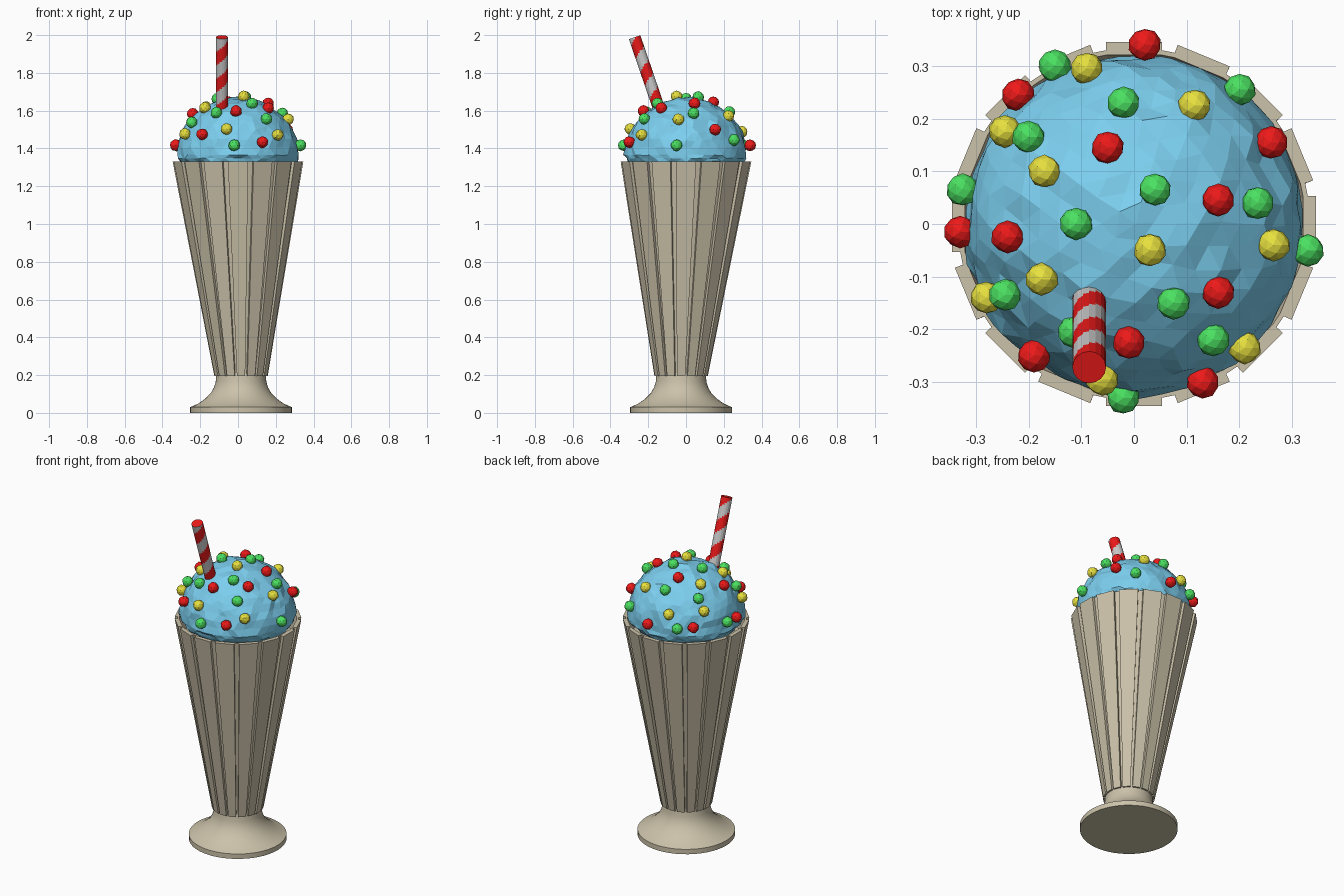
import bpy, bmesh, math, random
from mathutils import Vector, noise

if "Cube" in bpy.data.objects:
    bpy.data.objects.remove(bpy.data.objects["Cube"])

random.seed(4)

def material(name, rgb):
    m = bpy.data.materials.new(name)
    m.diffuse_color = (*rgb, 1)
    m.use_nodes = True
    m.node_tree.nodes["Principled BSDF"].inputs["Base Color"].default_value = m.diffuse_color
    return m

GLASS = material("cream_glass", (0.60, 0.54, 0.40))
BLUE = material("blue_ice", (0.20, 0.62, 0.86))
RED = material("red", (0.85, 0.01, 0.01))
GREEN = material("green", (0.07, 0.75, 0.12))
YELLOW = material("yellow", (0.80, 0.75, 0.05))
WHITE = material("white", (0.70, 0.70, 0.70))

def finish(bm, name, mats):
    bmesh.ops.recalc_face_normals(bm, faces=bm.faces)
    me = bpy.data.meshes.new(name)
    bm.to_mesh(me)
    bm.free()
    ob = bpy.data.objects.new(name, me)
    bpy.context.collection.objects.link(ob)
    for m in mats:
        me.materials.append(m)
    return ob

def bridge(bm, rings, cap_start=True, cap_end=True):
    """Skin a stack of point rings, returning the quads row by row."""
    vs = [[bm.verts.new(p) for p in r] for r in rings]
    n = len(vs[0])
    rows = [[bm.faces.new((a[i], a[(i + 1) % n], b[(i + 1) % n], b[i])) for i in range(n)]
            for a, b in zip(vs, vs[1:])]
    if cap_start:
        bm.faces.new(vs[0][::-1])
    if cap_end:
        bm.faces.new(vs[-1])
    return rows

def axis(z):
    """The glass leans very slightly: its foot sits off the rim centre."""
    t = 1 - min(max((z - 0.2) / 1.13, 0), 1)
    return 0.016 * t, -0.026 * t

def circle(r, z, n=48):
    cx, cy = axis(z)
    return [(cx + r * math.cos(2 * math.pi * i / n),
             cy + r * math.sin(2 * math.pi * i / n), z) for i in range(n)]

def fluted(r_out, r_in, z, n=16, half=8.8):
    cx, cy = axis(z)
    pts = []
    for i in range(n):
        c = 360 / n * i
        for a, r in ((c - half, r_out), (c + half, r_out),
                     (c + half + 0.3, r_in), (c + 360 / n - half - 0.3, r_in)):
            a = math.radians(a)
            pts.append((cx + r * math.cos(a), cy + r * math.sin(a), z))
    return pts

# Foot and stem
bm = bmesh.new()
profile = [(0.27, 0), (0.27, 0.03), (0.255, 0.036), (0.225, 0.05), (0.19, 0.075),
           (0.16, 0.105), (0.143, 0.135), (0.134, 0.165), (0.131, 0.21)]
bridge(bm, [circle(r, z) for r, z in profile])
foot = finish(bm, "foot", [GLASS])
bpy.context.view_layer.objects.active = foot
foot.select_set(True)
bpy.ops.object.shade_smooth_by_angle(angle=math.radians(35))
foot.select_set(False)

# Fluted bowl with a thin rim and hollow mouth
bm = bmesh.new()
bridge(bm, [fluted(0.143, 0.127, 0.195), fluted(0.350, 0.334, 1.33),
            fluted(0.325, 0.325, 1.33), fluted(0.305, 0.305, 1.22)])
finish(bm, "fluted_bowl", [GLASS])

# Lumpy faceted ice dome
CZ, R, SQ = 1.365, 0.325, 0.95
bm = bmesh.new()
bmesh.ops.create_icosphere(bm, subdivisions=4, radius=R)
for v in bm.verts:
    d = v.co.normalized()
    v.co += d * 0.012 * (noise.noise(d * 4.5) - 0.35)
    v.co += Vector([random.uniform(-0.005, 0.005) for _ in range(3)])
    v.co.z = CZ + v.co.z * (SQ if v.co.z > 0 else 0.4)
    if v.co.z < 1.34:
        k = min(1, 0.32 / max(math.hypot(v.co.x, v.co.y), 0.01))
        v.co.x *= k
        v.co.y *= k
bmesh.ops.triangulate(bm, faces=bm.faces)
finish(bm, "ice_dome", [BLUE])

# Candy beads, placed by plan position on the dome
beads = {
    "red": (RED, [(.02, .34), (-.22, .245), (-.05, .145), (.16, .045), (.26, .155), (-.33, -.015),
                  (-.24, -.025), (.16, -.13), (-.01, -.225), (-.19, -.25), (.13, -.30)]),
    "green": (GREEN, [(-.15, .30), (-.20, .165), (-.02, .23), (.20, .255), (-.325, .065), (.04, .065),
                      (.235, .04), (-.11, 0), (-.245, -.135), (.075, -.15), (.15, -.22),
                      (-.02, -.33), (.33, -.05), (-.115, -.205)]),
    "yellow": (YELLOW, [(-.09, .295), (-.245, .175), (-.17, .10), (.115, .225), (.265, -.04),
                        (.03, -.05), (-.175, -.105), (-.28, -.14), (.21, -.235), (-.06, -.295)]),
}
for name, (mat, spots) in beads.items():
    bm = bmesh.new()
    for x, y in spots:
        z = CZ + 0.94 * math.sqrt(max(0.335 ** 2 - x * x - y * y, 0.003))
        new = bmesh.ops.create_icosphere(bm, subdivisions=2, radius=0.031)["verts"]
        for v in new:
            v.co = v.co * random.uniform(0.95, 1.04) + Vector((x, y, z))
    finish(bm, name + "_candy_beads", [mat])

# Leaning straw with spiral stripes
top, low = Vector((-0.085, -0.272, 1.989)), Vector((-0.085, -0.105, 1.50))
d = (top - low).normalized()
u = Vector((1, 0, 0))
w = d.cross(u)
SEG, ROWS, TURN = 16, 48, 14
rings = [[low.lerp(top, j / ROWS) + 0.032 * (u * math.cos(2 * math.pi * i / SEG)
         + w * math.sin(2 * math.pi * i / SEG)) for i in range(SEG)] for j in range(ROWS + 1)]
bm = bmesh.new()
for j, row in enumerate(bridge(bm, rings)):
    for i, f in enumerate(row):
        f.material_index = int((ROWS - 1 - j + i * TURN / SEG) % TURN >= TURN / 2)
finish(bm, "straw", [RED, WHITE])
